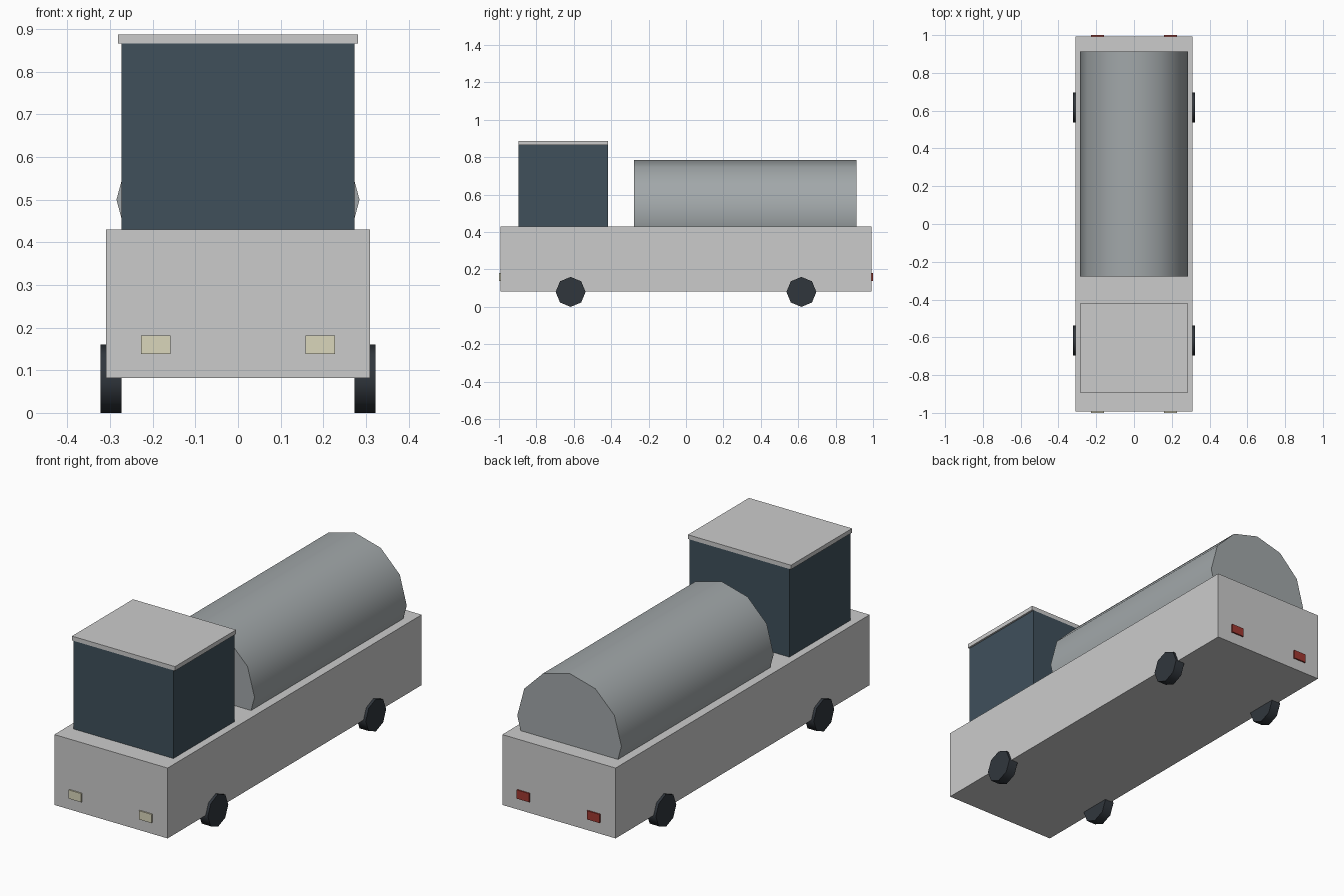
import bpy
import math

if "Cube" in bpy.data.objects:
    bpy.data.objects.remove(bpy.data.objects["Cube"])


def material(name, rgb):
    m = bpy.data.materials.new(name)
    m.diffuse_color = (*rgb, 1)
    m.use_nodes = True
    m.node_tree.nodes["Principled BSDF"].inputs["Base Color"].default_value = m.diffuse_color
    return m


GLASS = material("dark_glass", (0.05, 0.08, 0.105))
STEEL = material("steel", (0.36, 0.39, 0.40))
RUBBER = material("rubber", (0.03, 0.037, 0.046))
CREAM = material("cream_lamp", (0.70, 0.67, 0.50))
RED = material("red_lamp", (0.35, 0.04, 0.03))


def box(name, x, y, z, mat=None):
    """Box from (min, max) ranges."""
    loc = [(a + b) / 2 for a, b in (x, y, z)]
    bpy.ops.mesh.primitive_cube_add(size=1, location=loc)
    ob = bpy.context.object
    ob.name = name
    ob.scale = [b - a for a, b in (x, y, z)]
    bpy.ops.object.transform_apply(location=False, rotation=False, scale=True)
    if mat:
        ob.data.materials.append(mat)
    return ob


def cylinder(name, sides, radius, depth, loc, rot, mat):
    bpy.ops.mesh.primitive_cylinder_add(vertices=sides, radius=radius, depth=depth,
                                        location=loc, rotation=rot)
    ob = bpy.context.object
    ob.name = name
    ob.data.materials.append(mat)
    bpy.ops.object.shade_smooth_by_angle(angle=math.radians(50))
    return ob


# Chassis body
box("truck_body", (-0.31, 0.31), (-0.993, 0.993), (0.082, 0.43))

# Cab and its roof, which overhangs at the sides
box("cab", (-0.273, 0.273), (-0.895, -0.418), (0.43, 0.866), GLASS)
box("cab_roof", (-0.282, 0.282), (-0.895, -0.418), (0.866, 0.887))

# Tank, sunk into the body
cylinder("tank", 12, 0.285, 1.19, (0, 0.317, 0.5), (math.pi / 2, 0, 0), STEEL)

# Wheels and lamps on both sides
for side, s in (("left", -1), ("right", 1)):
    for end, e, mat in (("front", -1, CREAM), ("rear", 1, RED)):
        cylinder(f"{end}_{side}_wheel", 8, 0.08, 0.05, (s * 0.298, e * 0.617, 0.08),
                 (0, math.pi / 2, 0), RUBBER)
        box(f"{end}_{side}_lamp", sorted((s * 0.158, s * 0.227)),
            sorted((e * 0.985, e * 1.0)), (0.138, 0.181), mat)
